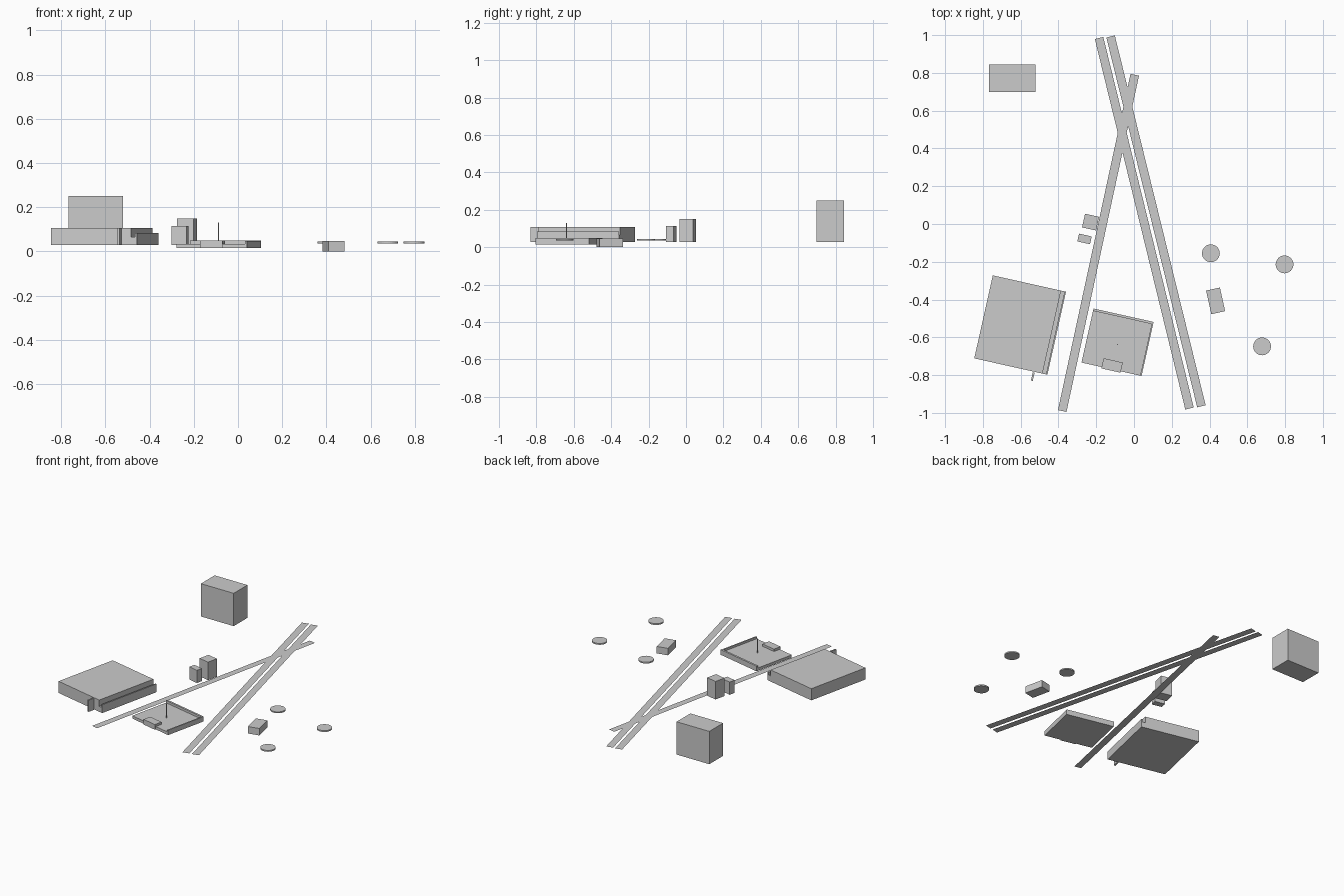
import bpy, bmesh, math
from mathutils import Vector, Matrix

if "Cube" in bpy.data.objects:
    bpy.data.objects.remove(bpy.data.objects["Cube"])


def mesh_object(name, bm):
    mesh = bpy.data.meshes.new(name)
    bm.to_mesh(mesh)
    bm.free()
    obj = bpy.data.objects.new(name, mesh)
    bpy.context.collection.objects.link(obj)
    return obj


def box(name, centre, size, z0, z1, angle=0.0, offset=(0, 0)):
    """Box turned by angle (degrees) about centre, shifted by a local offset."""
    rot = Matrix.Rotation(math.radians(angle), 3, 'Z')
    pos = Vector((centre[0], centre[1], 0)) + rot @ Vector((offset[0], offset[1], 0))
    bm = bmesh.new()
    bmesh.ops.create_cube(bm, size=1)
    bmesh.ops.scale(bm, vec=(size[0], size[1], z1 - z0), verts=bm.verts)
    obj = mesh_object(name, bm)
    obj.location = (pos.x, pos.y, (z0 + z1) / 2)
    obj.rotation_euler.z = math.radians(angle)
    return obj


def strip(name, start, end, width, z):
    """Flat ground strip between two points."""
    a, b = Vector(start), Vector(end)
    side = (b - a).orthogonal().normalized() * width / 2
    bm = bmesh.new()
    face = bm.faces.new([bm.verts.new((p.x, p.y, z))
                         for p in (a - side, a + side, b + side, b - side)])
    face.normal_update()
    if face.normal.z < 0:
        face.normal_flip()
    return mesh_object(name, bm)


def cylinder(name, centre, radius, z0, z1, sides=32):
    bm = bmesh.new()
    bmesh.ops.create_cone(bm, cap_ends=True, segments=sides,
                          radius1=radius, radius2=radius, depth=z1 - z0)
    obj = mesh_object(name, bm)
    obj.location = (centre[0], centre[1], (z0 + z1) / 2)
    return obj


GROUND = 0.028
TURN = -12.6

# Crossing flat strips
strip("single_runway", (-0.38, -0.99), (0.004, 0.79), 0.046, GROUND)
strip("left_runway", (0.294, -0.977), (-0.185, 0.985), 0.046, GROUND + 0.001)
strip("right_runway", (0.357, -0.965), (-0.124, 0.993), 0.046, GROUND + 0.001)

# Large block at the back and two small towers
box("back_block", (-0.644, 0.772), (0.245, 0.147), GROUND, 0.25)
box("tall_tower", (-0.23, 0.010), (0.076, 0.074), GROUND, 0.15, TURN)
box("short_tower", (-0.262, -0.079), (0.069, 0.042), GROUND, 0.114, TURN)

# Main hall with a side ledge, its parapet and a fin wall in front
hall = (-0.616, -0.532)
box("hall", hall, (0.370, 0.450), GROUND, 0.107, TURN)
box("hall_ledge", hall, (0.027, 0.450), GROUND, 0.065, TURN, (0.1985, 0))
box("hall_parapet", hall, (0.008, 0.450), 0.065, 0.084, TURN, (0.208, 0))
box("hall_fin", (-0.536, -0.808), (0.01, 0.044), GROUND, 0.107, TURN)

# Courtyard slab with rim walls, entrance block and pole
court = (-0.087, -0.626)
box("court_slab", court, (0.326, 0.293), 0.015, 0.034, TURN)
box("court_back_wall", court, (0.326, 0.013), 0.034, 0.05, TURN, (0, 0.140))
box("court_side_wall", court, (0.008, 0.280), 0.034, 0.048, TURN, (0.159, -0.0065))
box("court_entrance", (-0.116, -0.749), (0.104, 0.055), 0.015, 0.05, TURN)
cylinder("court_pole", (-0.088, -0.638), 0.0025, 0.034, 0.13, 8)

# Small block and three round pads on the right
box("right_block", (0.432, -0.407), (0.075, 0.128), 0.0, 0.047, 12.5)
for i, p in enumerate([(0.407, -0.155), (0.797, -0.214), (0.678, -0.648)]):
    cylinder(f"round_pad_{i + 1}", p, 0.047, 0.035, 0.044)
